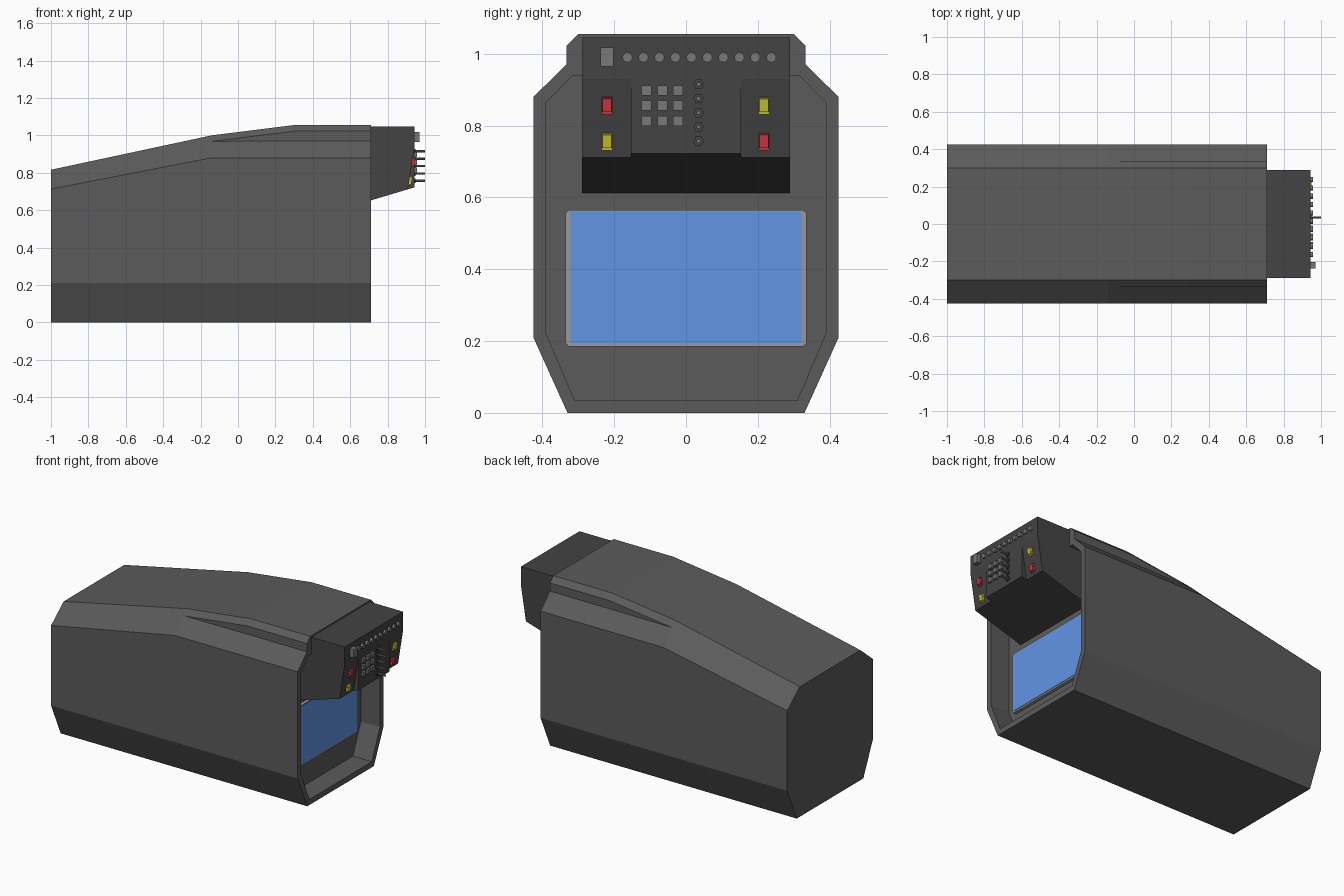
import bpy, bmesh, math
from mathutils import Matrix

if "Cube" in bpy.data.objects:
    bpy.data.objects.remove(bpy.data.objects["Cube"])


def paint(name, rgb):
    m = bpy.data.materials.new(name)
    m.diffuse_color = (*rgb, 1)
    m.use_nodes = True
    m.node_tree.nodes["Principled BSDF"].inputs["Base Color"].default_value = m.diffuse_color
    return m


SHELL = paint("shell_grey", (0.105, 0.105, 0.105))
DARK = paint("console_grey", (0.056, 0.056, 0.056))
KEY = paint("key_grey", (0.19, 0.19, 0.19))
TRIM = paint("trim_grey", (0.32, 0.32, 0.32))
BLUE = paint("screen_blue", (0.12, 0.30, 0.77))
RED = paint("switch_red", (0.65, 0.04, 0.055))
YELLOW = paint("switch_yellow", (0.57, 0.57, 0.032))


def finish(name, bm, mat):
    bmesh.ops.remove_doubles(bm, verts=bm.verts[:], dist=1e-5)
    bmesh.ops.recalc_face_normals(bm, faces=bm.faces[:])
    me = bpy.data.meshes.new(name)
    bm.to_mesh(me)
    bm.free()
    me.materials.append(mat)
    ob = bpy.data.objects.new(name, me)
    bpy.context.collection.objects.link(ob)
    return ob


def loft(name, rings, mat):
    """Bridge closed rings of equal length and cap both ends."""
    bm = bmesh.new()
    vs = [[bm.verts.new(p) for p in ring] for ring in rings]
    n = len(vs[0])
    for a, b in zip(vs, vs[1:]):
        for i in range(n):
            j = (i + 1) % n
            bm.faces.new((a[i], a[j], b[j], b[i]))
    bm.faces.new(vs[0])
    bm.faces.new(vs[-1])
    return finish(name, bm, mat)


def section(x, half):
    """Mirror a half outline of (y, z) points into a closed ring at x."""
    return [(x, y, z) for y, z in half] + [(x, -y, z) for y, z in reversed(half)]


def block(name, x0, x1, y, z, w, h, mat, taper=1.0, tilt=0.0):
    """Box growing along +x from a panel, optionally narrowed and tilted."""
    ring = lambda x, s: [(x, a * w / 2 * s, b * h / 2 * s)
                         for a, b in ((-1, -1), (1, -1), (1, 1), (-1, 1))]
    ob = loft(name, [ring(0, 1), ring(x1 - x0, taper)], mat)
    ob.data.transform(Matrix.Translation((x0, y, z)) @ Matrix.Rotation(tilt, 4, 'Y'))
    return ob


def peg(name, x0, x1, y, z, r, sides, mat):
    """Prism or cylinder pointing along +x."""
    bm = bmesh.new()
    bmesh.ops.create_cone(bm, cap_ends=True, segments=sides, radius1=r, radius2=r,
                          depth=x1 - x0)
    bm.transform(Matrix.Translation(((x0 + x1) / 2, y, z)) @ Matrix.Rotation(math.pi / 2, 4, 'Y'))
    return finish(name, bm, mat)


# Main shell: four lofted sections, then the rim and the recess behind it
base = [(0.33, 0), (0.425, 0.21)]
inner = [(0.31, 0.035), (0.39, 0.222), (0.39, 0.863), (0.315, 0.94), (0.30, 0.94), (0.28, 0.94)]
loft("shell", [
    section(-1.0, base + [(0.425, 0.713), (0.333, 0.789), (0.333, 0.789), (0.30, 0.816)]),
    section(-0.14, base + [(0.425, 0.88), (0.333, 0.968), (0.333, 0.968), (0.30, 1.0)]),
    section(0.30, base + [(0.425, 0.88), (0.333, 0.97), (0.333, 1.022), (0.30, 1.055)]),
    section(0.712, base + [(0.425, 0.88), (0.333, 0.97), (0.333, 1.022), (0.30, 1.055)]),
    section(0.712, inner),
    section(0.58, inner)], SHELL)

# Screen with its frame, on the back wall of the recess
frame = [(0.327, 0.185), (0.335, 0.193), (0.335, 0.557), (0.327, 0.565)]
loft("screen_frame", [section(0.57, frame), section(0.60, frame)], TRIM)
block("screen", 0.59, 0.603, 0, 0.3775, 0.644, 0.365, BLUE)

# Console: side profiles extruded across y; the outer bays slope back
def under(x):
    return 0.652 + 0.3 * (x - 0.71)


top = [(0.58, 1.046), (0.943, 1.046), (0.943, 0.93)]
centre = top + [(0.943, under(0.943)), (0.58, under(0.58))]
bay = top + [(0.908, under(0.908)), (0.58, under(0.58))]
for name, prof, y0, y1 in (("console_centre", centre, -0.153, 0.153),
                           ("console_left_bay", bay, -0.29, -0.153),
                           ("console_right_bay", bay, 0.153, 0.29)):
    loft(name, [[(x, y, z) for x, z in prof] for y in (y0, y1)], DARK)

# Top row: one large key and ten round buttons
block("large_key", 0.93, 0.97, -0.22, 0.991, 0.036, 0.054, KEY)
for i in range(10):
    peg(f"round_button_{i}", 0.93, 0.957, -0.163 + 0.0445 * i, 0.99, 0.014, 12, KEY)

# Keypad
for r in range(3):
    for c in range(3):
        block(f"keypad_key_{r}_{c}", 0.93, 0.957, -0.11 + 0.044 * c, 0.898 - 0.0425 * r,
              0.028, 0.028, KEY)

# Toggle levers with hexagonal nuts
for i in range(5):
    z = 0.915 - 0.0395 * i
    peg(f"toggle_nut_{i}", 0.93, 0.95, 0.035, z, 0.015, 6, DARK)
    peg(f"toggle_lever_{i}", 0.94, 1.0, 0.035, z, 0.006, 8, KEY)

# Coloured rocker switches on the sloping bays
slope = math.atan2(0.035, 0.2165)
for y, z, mat in ((-0.22, 0.857, RED), (-0.22, 0.757, YELLOW),
                  (0.217, 0.857, YELLOW), (0.217, 0.757, RED)):
    x = 0.943 - (0.93 - z) * math.tan(slope)
    block("switch_base", x - 0.01, x + 0.006, y, z, 0.03, 0.048, mat, 1, slope)
    block("switch_rocker", x, x + 0.015, y, z + 0.001, 0.028, 0.04, mat, 0.92, slope)
